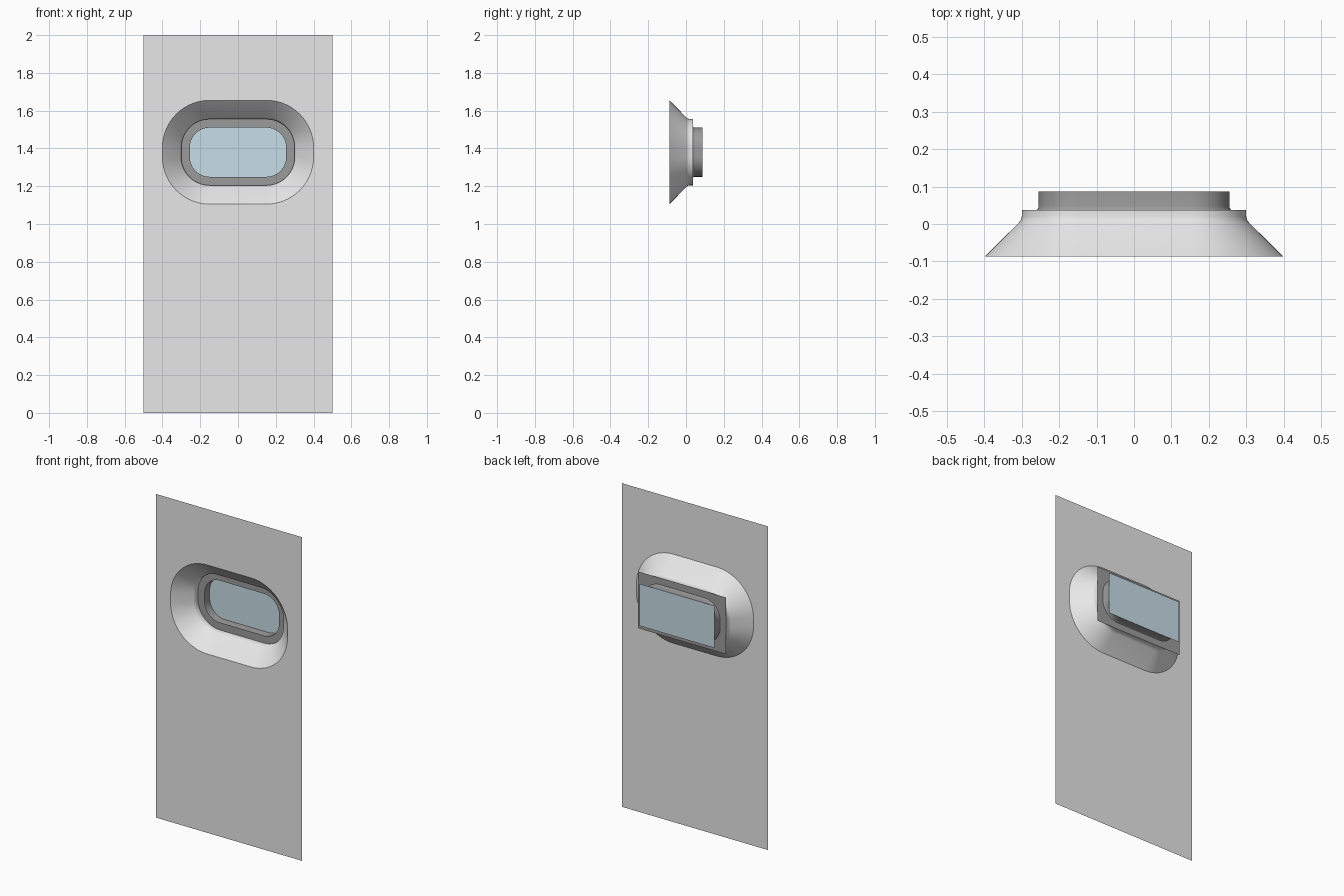
import bpy, bmesh, math
from mathutils import Vector

cube = bpy.data.objects.get("Cube")
if cube:
    bpy.data.objects.remove(cube, do_unlink=True)

CENTRE_Z = 1.38
FRONT, RIM, BACK = -0.0875, 0.038, 0.0875


def material(name, colour):
    m = bpy.data.materials.new(name)
    m.use_nodes = True
    m.diffuse_color = (*colour, 1)
    m.node_tree.nodes["Principled BSDF"].inputs["Base Color"].default_value = (*colour, 1)
    return m


panel_grey = material("panel grey", (0.8, 0.8, 0.8))
frame_grey = material("dark frame grey", (0.33, 0.33, 0.33))
glass_blue = material("pale blue glass", (0.64, 0.81, 0.89))


def rounded_loop(inset, y, steps=14):
    """Window outline, shrunk by inset, counterclockwise from the front."""
    radius = 0.25 - inset
    points = []
    for quarter, (sx, sz) in enumerate([(1, 1), (-1, 1), (-1, -1), (1, -1)]):
        for i in range(steps + 1):
            a = (quarter + i / steps) * math.pi / 2
            points.append(Vector((sx * 0.15 + radius * math.cos(a), y,
                                  CENTRE_Z + sz * 0.025 + radius * math.sin(a))))
    return points


def rectangle(half_width, low, high, y):
    return [Vector(p) for p in ((-half_width, y, low), (half_width, y, low),
                                (half_width, y, high), (-half_width, y, high))]


def finish(name, bm, mat, smooth=False):
    mesh = bpy.data.meshes.new(name)
    bm.to_mesh(mesh)
    bm.free()
    mesh.materials.append(mat)
    ob = bpy.data.objects.new(name, mesh)
    bpy.context.collection.objects.link(ob)
    if smooth:
        bpy.ops.object.select_all(action="DESELECT")
        ob.select_set(True)
        bpy.context.view_layer.objects.active = ob
        bpy.ops.object.shade_smooth_by_angle(angle=math.radians(30))
    return ob


def sheet(name, loops, mat):
    """Flat sheet facing the front; any loop after the first is a hole."""
    bm = bmesh.new()
    edges = []
    for loop in loops:
        verts = [bm.verts.new(p) for p in loop]
        edges += [bm.edges.new((v, verts[i - 1])) for i, v in enumerate(verts)]
    bmesh.ops.triangle_fill(bm, edges=edges, use_beauty=True, normal=(0, -1, 0))
    bm.normal_update()
    for face in bm.faces:
        if face.normal.y > 0:
            face.normal_flip()
    bmesh.ops.dissolve_limit(bm, angle_limit=0.01, verts=[], edges=bm.edges[:])
    return finish(name, bm, mat)


def loft(name, profile, mat):
    """Sweep of the window outline through (inset, y) steps."""
    bm = bmesh.new()
    rings = [[bm.verts.new(p) for p in rounded_loop(*step)] for step in profile]
    for a, b in zip(rings, rings[1:]):
        for i in range(len(a)):
            j = (i + 1) % len(a)
            bm.faces.new((a[i], a[j], b[j], b[i]))
    return finish(name, bm, mat, smooth=True)


# Door skin with its window opening
sheet("door_panel", [rectangle(0.5, 0, 2, FRONT), rounded_loop(0, FRONT)], panel_grey)

# Sloped recess easing into a short straight lip
loft("window_recess", [(0, FRONT), (0.092, 0.003), (0.097, 0.010),
                       (0.1, 0.020), (0.1, RIM)], panel_grey)

# Square-cornered frame plate with rounded opening
low, high = CENTRE_Z - 0.175, CENTRE_Z + 0.175
sheet("window_frame", [rectangle(0.3, low, high, RIM), rounded_loop(0.145, RIM)], frame_grey)

# Sleeve running back from the frame to the glass
loft("window_sleeve", [(0.141, RIM), (0.144, RIM + 0.004), (0.145, RIM + 0.01),
                       (0.145, BACK)], frame_grey)

# Rectangular pane closing the sleeve
sheet("window_glass", [rectangle(0.255, CENTRE_Z - 0.13, CENTRE_Z + 0.13, BACK)], glass_blue)
